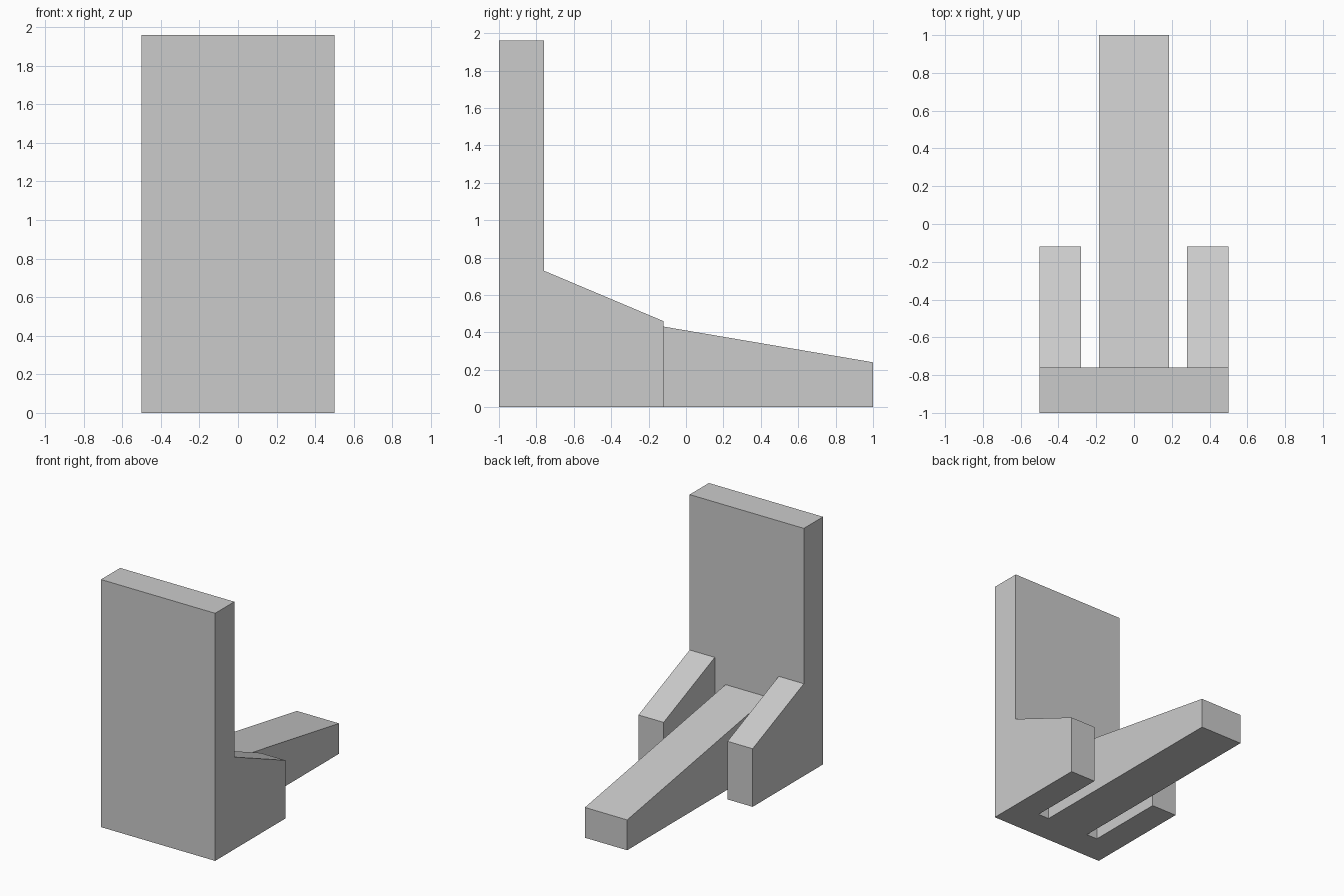
import bpy
import bmesh

cube = bpy.data.objects.get("Cube")
if cube:
    bpy.data.objects.remove(cube, do_unlink=True)

# Single flat grey
grey = bpy.data.materials.new("light_grey")
grey.use_nodes = True
colour = (0.6, 0.6, 0.6, 1)
grey.diffuse_color = colour
grey.node_tree.nodes["Principled BSDF"].inputs["Base Color"].default_value = colour


def extrude_profile(name, profile, x0, x1):
    """Solid made from a (y, z) side profile swept from x0 to x1."""
    bm = bmesh.new()
    face = bm.faces.new([bm.verts.new((x0, y, z)) for y, z in profile])
    swept = bmesh.ops.extrude_face_region(bm, geom=[face])
    verts = [v for v in swept["geom"] if isinstance(v, bmesh.types.BMVert)]
    bmesh.ops.translate(bm, verts=verts, vec=(x1 - x0, 0, 0))
    bmesh.ops.recalc_face_normals(bm, faces=bm.faces)
    mesh = bpy.data.meshes.new(name)
    bm.to_mesh(mesh)
    bm.free()
    mesh.materials.append(grey)
    obj = bpy.data.objects.new(name, mesh)
    bpy.context.collection.objects.link(obj)
    return obj


FRONT, BACK, TOP = -1.0, -0.76, 1.96

# Upright panel
extrude_profile("upright_panel",
                [(FRONT, 0), (BACK, 0), (BACK, TOP), (FRONT, TOP)], -0.5, 0.5)

# Long tapering centre leg
extrude_profile("centre_leg",
                [(BACK, 0), (1, 0), (1, 0.24), (BACK, 0.54)], -0.185, 0.185)

# Short sloped brackets on both sides
for side, x0, x1 in (("left", 0.28, 0.5), ("right", -0.5, -0.28)):
    extrude_profile(side + "_bracket",
                    [(BACK, 0), (-0.12, 0), (-0.12, 0.46), (BACK, 0.73)], x0, x1)
